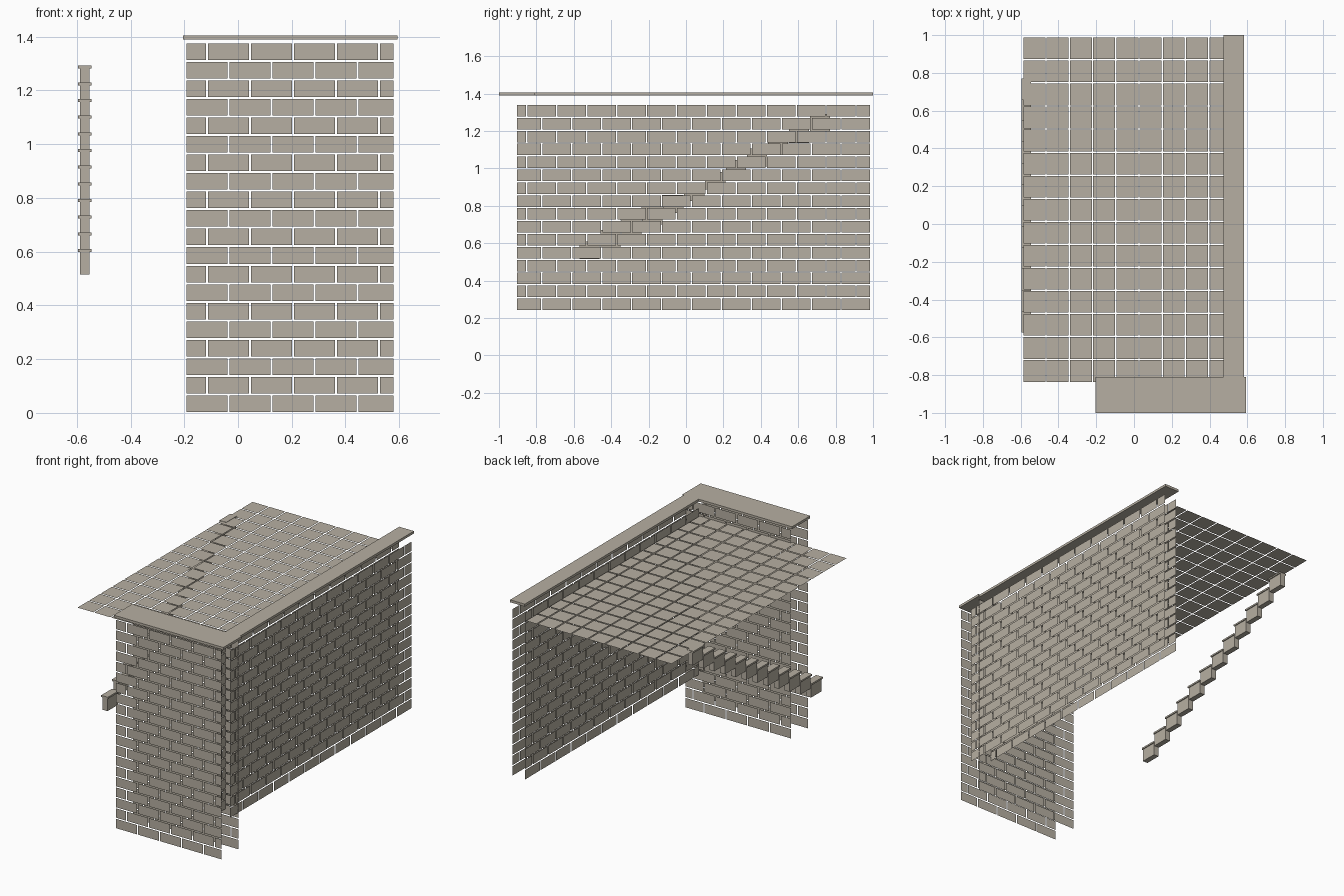
import bpy, bmesh
from mathutils import Vector

cube = bpy.data.objects.get("Cube")
if cube:
    bpy.data.objects.remove(cube, do_unlink=True)

stone = bpy.data.materials.new("warm_grey_stone")
stone.use_nodes = True
COLOUR = (0.47, 0.43, 0.36, 1)
stone.diffuse_color = COLOUR
stone.node_tree.nodes["Principled BSDF"].inputs["Base Color"].default_value = COLOUR

GAP = 0.0075
ROW, BRICK = 0.069, 0.16
TILE = 0.122


def finish(name, bm):
    mesh = bpy.data.meshes.new(name)
    bm.to_mesh(mesh)
    bm.free()
    mesh.materials.append(stone)
    obj = bpy.data.objects.new(name, mesh)
    bpy.context.collection.objects.link(obj)
    return obj


def sheet(name, origin, u, v, length, rows, pitch_u, pitch_v, bond, normal):
    """Flat rectangles laid in rows along u, stacked along v, cut off at length."""
    bm = bmesh.new()
    o, u, v, normal = (Vector(a) for a in (origin, u, v, normal))
    for r in range(rows):
        start = -pitch_u / 2 if bond and r % 2 else 0
        while start < length - GAP:
            a, b = max(start, 0), min(start + pitch_u - GAP, length)
            low, high = r * pitch_v, (r + 1) * pitch_v - GAP
            corners = [o + u * s + v * t
                       for s, t in ((a, low), (b, low), (b, high), (a, high))]
            face = bm.faces.new([bm.verts.new(c) for c in corners])
            face.normal_update()
            if face.normal.dot(normal) < 0:
                face.normal_flip()
            start += pitch_u
    return finish(name, bm)


def add_box(bm, low, high):
    low, high = Vector(low), Vector(high)
    verts = bmesh.ops.create_cube(bm, size=1)["verts"]
    for vert in verts:
        vert.co = (low + high) / 2 + vert.co * (high - low)


# Front wall: outer and inner skins of brick
for name, y, facing in (("front_wall_outer", -0.995, -1), ("front_wall_inner", -0.82, 1)):
    sheet(name, (-0.192, y, 0.003), (1, 0, 0), (0, 0, 1), 0.77, 20,
          BRICK, ROW, True, (0, facing, 0))

# Side wall: laid from the back corner towards the front
for name, x, facing in (("side_wall_outer", 0.575, 1), ("side_wall_inner", 0.482, -1)):
    sheet(name, (x, 0.985, 0.243), (0, -1, 0), (0, 0, 1), 1.888, 16,
          BRICK, ROW, True, (facing, 0, 0))

# Paved deck
sheet("paved_deck", (-0.585, 0.987, 1.29), (1, 0, 0), (0, -1, 0), 1.06, 15,
      TILE + 0.001, TILE, False, (0, 0, 1))

# Coping slabs on both walls
bm = bmesh.new()
add_box(bm, (-0.205, -1, 1.389), (0.593, -0.81, 1.405))
add_box(bm, (0.475, -0.81, 1.389), (0.582, 1, 1.405))
finish("wall_coping", bm)

# Staircase: a block and an overhanging tread for each step
blocks, treads = bmesh.new(), bmesh.new()
for i in range(12):
    y, z = -0.57 + 0.112 * i, 0.515 + 0.062 * i
    add_box(blocks, (-0.588, y, z), (-0.552, y + 0.108, z + 0.084))
    add_box(treads, (-0.595, y - 0.005, z + 0.084), (-0.546, y + 0.108, z + 0.095))
finish("stair_blocks", blocks)
finish("stair_treads", treads)
